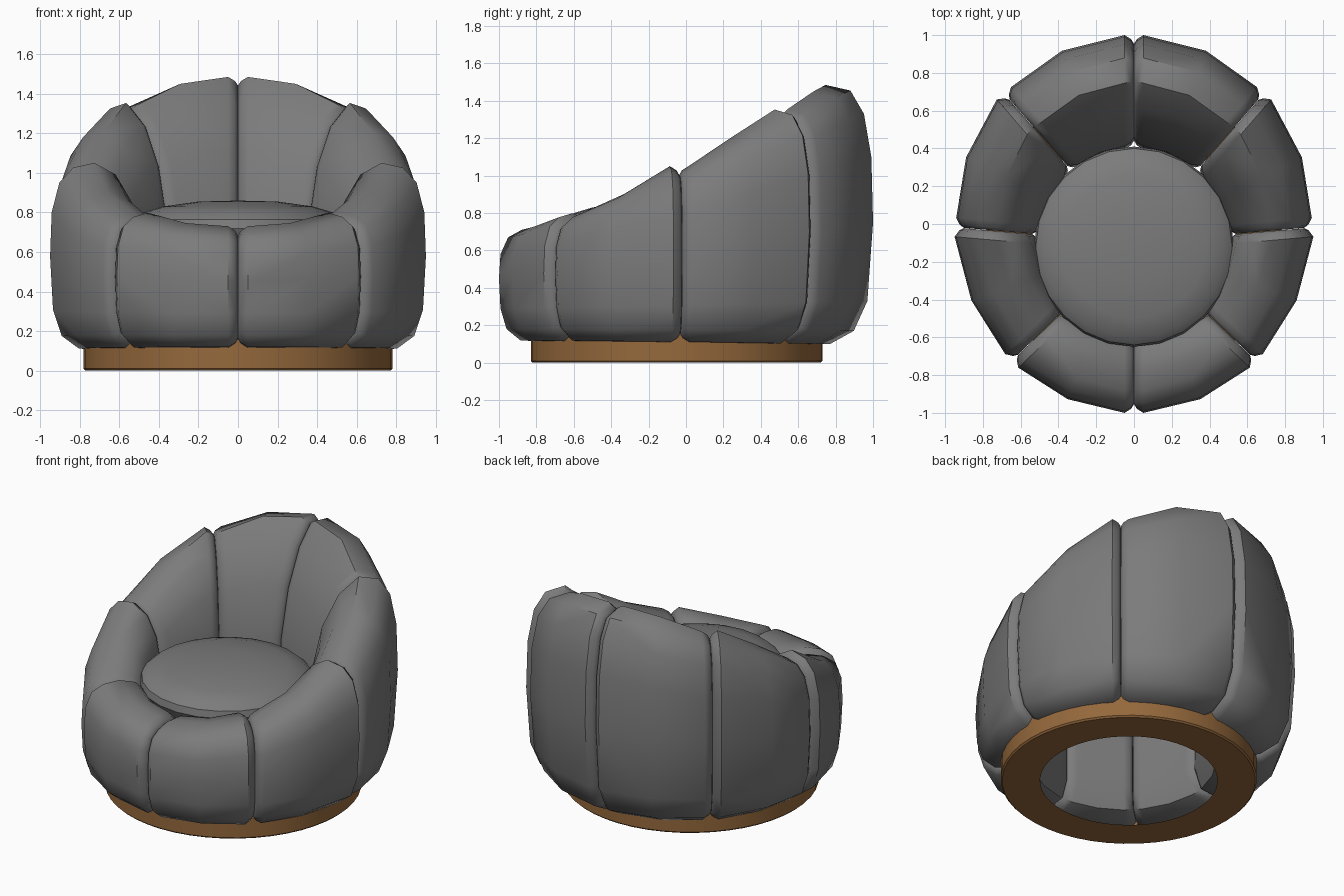
import bpy, bmesh, math
from mathutils import Vector

if "Cube" in bpy.data.objects:
    bpy.data.objects.remove(bpy.data.objects["Cube"])

CENTRE = Vector((0, -0.1, 0))

# Cushion cross-sections as (fraction from inner to outer radius, height)
FRONT = [(.35, .11), (.72, .12), (.90, .18), (.98, .29), (1, .45), (.98, .58), (.88, .67),
         (.70, .71), (.45, .73), (.20, .72), (.05, .67), (0, .55), (0, .25), (.12, .13)]
BACK = [(.35, .10), (.62, .10), (.83, .17), (.95, .33), (1, .75), (.985, 1.10), (.92, 1.33),
        (.80, 1.455), (.58, 1.485), (.36, 1.36), (.16, 1.12), (.03, .80), (0, .30), (.12, .13)]


def material(name, r, g, b):
    mat = bpy.data.materials.new(name)
    mat.diffuse_color = (r, g, b, 1)
    mat.use_nodes = True
    mat.node_tree.nodes["Principled BSDF"].inputs["Base Color"].default_value = mat.diffuse_color
    return mat


fabric = material("fabric", .2, .2, .2)
wood = material("wood", .30, .14, .045)


def finish(name, bm, angle, mat):
    bmesh.ops.recalc_face_normals(bm, faces=bm.faces)
    mesh = bpy.data.meshes.new(name)
    bm.to_mesh(mesh)
    bm.free()
    mesh.materials.append(mat)
    ob = bpy.data.objects.new(name, mesh)
    bpy.context.collection.objects.link(ob)
    bpy.ops.object.select_all(action='DESELECT')
    bpy.context.view_layer.objects.active = ob
    ob.select_set(True)
    bpy.ops.object.shade_smooth_by_angle(angle=math.radians(angle))
    return ob


def section(theta, inset):
    """Cross-section (radius, height) at an angle, optionally shrunk inward."""
    s = math.sin(theta)
    u = (s + 1) / 2
    t = u - 0.48 * u * (1 - u)
    inner, outer = 0.495, 0.94 + 0.1 * s + 0.06 * s * s
    pts = []
    for (fa, za), (fb, zb) in zip(FRONT, BACK):
        f = fa + (fb - fa) * t
        pts.append(Vector((inner + f * (outer - inner), za + (zb - za) * t)))
    out = []
    for i, p in enumerate(pts):
        d = (pts[(i + 1) % len(pts)] - pts[i - 1]).normalized()
        out.append(p + Vector((-d.y, d.x)) * inset)
    return out


def cushion(name, start, end):
    a, b = math.radians(start), math.radians(end)
    bm = bmesh.new()
    rings = []
    # (angle, sideways shift, inset): pinched end, full body, pinched end
    for theta, shift, inset in [(a, .001, .045), (a, .015, .022), (a, .05, 0), ((a + b) / 2, 0, 0),
                                (b, -.05, 0), (b, -.015, .022), (b, -.001, .045)]:
        out = Vector((math.cos(theta), math.sin(theta), 0))
        side = Vector((-out.y, out.x, 0))
        rings.append([bm.verts.new(CENTRE + out * p.x + side * shift + Vector((0, 0, p.y)))
                      for p in section(theta, inset)])
    n = len(FRONT)
    for r0, r1 in zip(rings, rings[1:]):
        for i in range(n):
            j = (i + 1) % n
            bm.faces.new((r0[i], r0[j], r1[j], r1[i]))
    bm.faces.new(rings[0])
    bm.faces.new(rings[-1])
    ob = finish(name, bm, 45, fabric)
    ob.modifiers.new("mirror", 'MIRROR').use_axis[0] = True


def lathe(name, profile, cy, sides, mat):
    bm = bmesh.new()
    vs = [bm.verts.new((r, 0, z)) for r, z in profile]
    es = [bm.edges.new(p) for p in zip(vs, vs[1:])]
    bmesh.ops.spin(bm, geom=vs + es, axis=(0, 0, 1), cent=(0, 0, 0),
                   angle=2 * math.pi, steps=sides)
    bmesh.ops.remove_doubles(bm, verts=bm.verts, dist=1e-4)
    bmesh.ops.translate(bm, verts=bm.verts, vec=(0, cy, 0))
    return finish(name, bm, 35, mat)


# Ring of padded cushions, right half mirrored to the left
SEAMS = [-90, -44, 5, 49, 90]
NAMES = ["front_cushion", "arm_cushion", "side_back_cushion", "back_cushion"]
for name, a, b in zip(NAMES, SEAMS, SEAMS[1:]):
    cushion(name, a, b)

# Domed round seat
lathe("seat", [(0, .86), (.2, .855), (.38, .83), (.48, .80), (.52, .765), (.53, .72),
               (.50, .66), (0, .65)], -0.12, 24, fabric)

# Wooden base: flat underside ring and outer wall, open on top
lathe("base_ring", [(.54, 0), (.77, 0), (.78, .01), (.78, .19)], -0.05, 48, wood)
